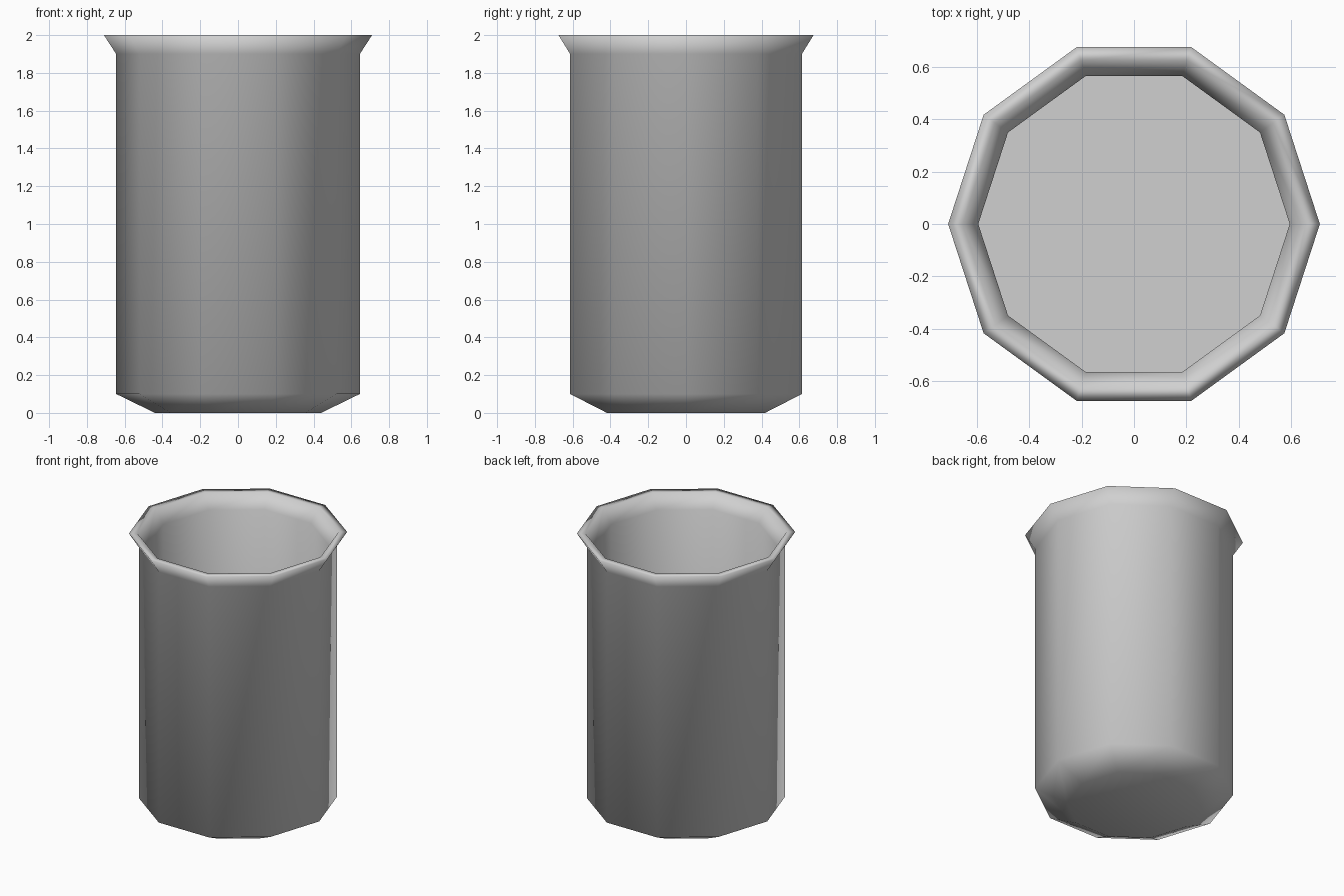
import bpy
import bmesh
from math import cos, sin, tau

cube = bpy.data.objects.get("Cube")
if cube:
    bpy.data.objects.remove(cube, do_unlink=True)

SIDES = 10

# One plain grey for the whole cup
grey = bpy.data.materials.new("light_grey")
grey.use_nodes = True
colour = (0.63, 0.63, 0.63, 1.0)
grey.diffuse_color = colour
grey.node_tree.nodes["Principled BSDF"].inputs["Base Color"].default_value = colour

# Radius and height, from the underside up, over the lip and down the inside
profile = [(0.44, 0.0), (0.645, 0.1), (0.645, 1.9), (0.71, 2.0),
           (0.655, 2.0), (0.595, 1.9), (0.595, 0.1)]

bm = bmesh.new()
rings = [[bm.verts.new((r * cos(tau * i / SIDES), r * sin(tau * i / SIDES), z))
          for i in range(SIDES)] for r, z in profile]

# Walls and lip
for low, high in zip(rings, rings[1:]):
    for i in range(SIDES):
        j = (i + 1) % SIDES
        bm.faces.new((low[i], low[j], high[j], high[i]))

# Underside and inner floor
bm.faces.new(list(reversed(rings[0])))
floor = bm.faces.new(rings[-1])

# Smooth shading, with a crisp edge round the inner floor
for face in bm.faces:
    face.smooth = True
for edge in floor.edges:
    edge.smooth = False

bm.normal_update()
mesh = bpy.data.meshes.new("cup_body")
bm.to_mesh(mesh)
bm.free()
mesh.materials.append(grey)
cup = bpy.data.objects.new("cup_body", mesh)
bpy.context.collection.objects.link(cup)
